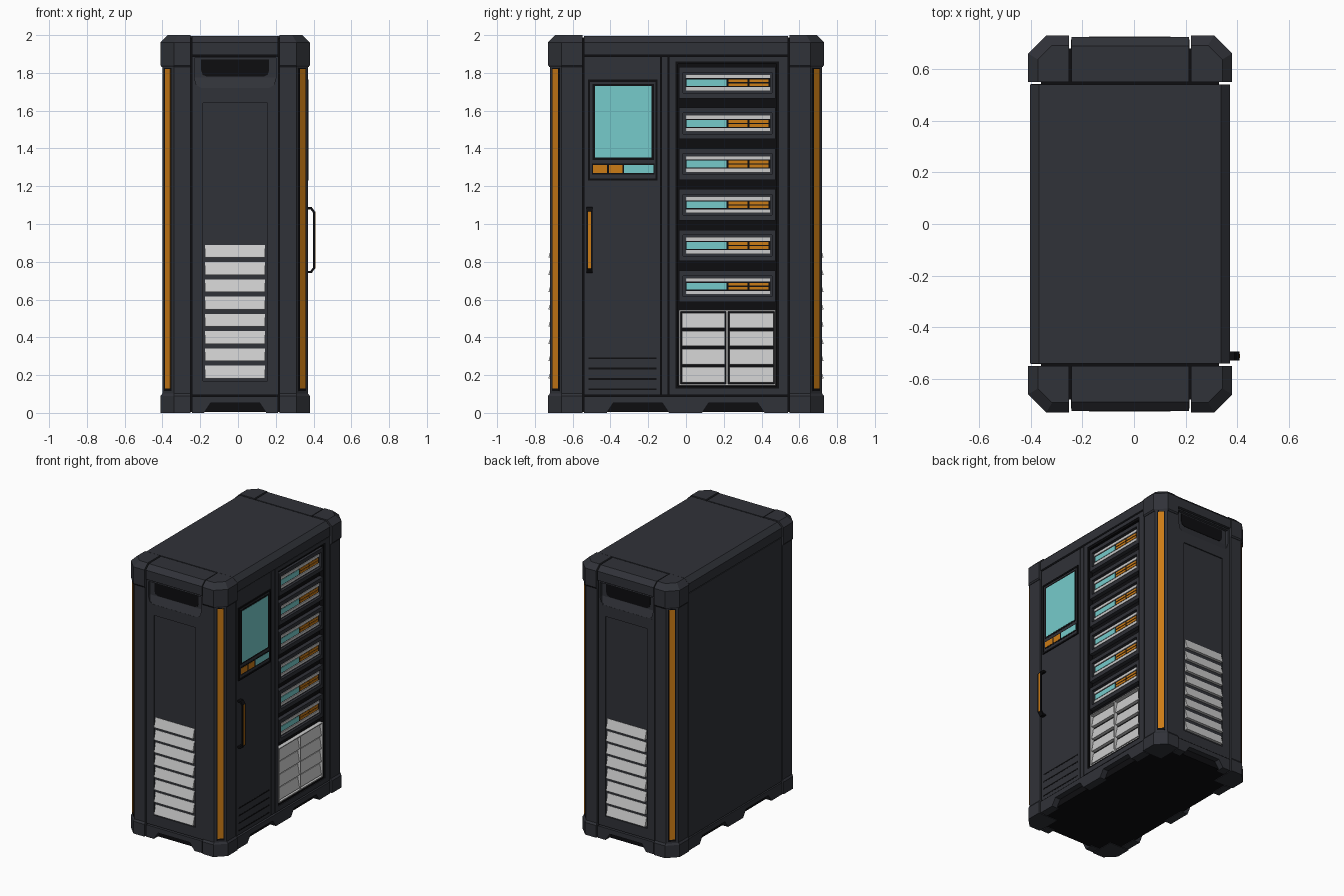
import bpy, bmesh
from mathutils import Vector

CX = -0.015  # cabinet centre line (handle sticks out on +x)


def mat(name, rgb):
    m = bpy.data.materials.new(name)
    m.diffuse_color = (*rgb, 1)
    return m


BODY = mat("dark_metal", (0.030, 0.032, 0.040))
BLACK = mat("black", (0.004, 0.004, 0.005))
GREY = mat("light_grey", (0.55, 0.55, 0.55))
ORANGE = mat("orange", (0.60, 0.20, 0.008))
CYAN = mat("cyan", (0.18, 0.60, 0.60))


def finish(name, bm, m, mirror=""):
    bmesh.ops.recalc_face_normals(bm, faces=bm.faces)
    me = bpy.data.meshes.new(name)
    bm.to_mesh(me)
    bm.free()
    me.materials.append(m)
    ob = bpy.data.objects.new(name, me)
    ob.location.x = CX
    bpy.context.collection.objects.link(ob)
    if mirror:
        mod = ob.modifiers.new("mirror", "MIRROR")
        mod.use_axis = ["x" in mirror, "y" in mirror, False]
        mod.use_mirror_merge = False
    return ob


def add_loft(bm, rings):
    vs = [[bm.verts.new(p) for p in r] for r in rings]
    n = len(vs[0])
    bm.faces.new(vs[0])
    bm.faces.new(vs[-1])
    for a, b in zip(vs, vs[1:]):
        for i in range(n):
            bm.faces.new((a[i], a[(i + 1) % n], b[(i + 1) % n], b[i]))


def loft(name, layers, m=BODY, mirror=""):
    """layers: (z, xy profile)"""
    bm = bmesh.new()
    add_loft(bm, [[(x, y, z) for x, y in pts] for z, pts in layers])
    return finish(name, bm, m, mirror)


def prism(name, axis, pts_list, a, b, m=BODY, mirror=""):
    """extrude one or more 2D profiles along an axis"""
    bm = bmesh.new()
    for pts in pts_list:
        rings = []
        for t in (a, b):
            rings.append([(t, u, v) if axis == "x" else (u, t, v) for u, v in pts])
        add_loft(bm, rings)
    return finish(name, bm, m, mirror)


def boxes(name, items, m=BODY, mirror=""):
    """items: x0, x1, y0, y1, z0, z1"""
    bm = bmesh.new()
    for x0, x1, y0, y1, z0, z1 in items:
        add_loft(bm, [[(x0, y0, z), (x1, y0, z), (x1, y1, z), (x0, y1, z)] for z in (z0, z1)])
    return finish(name, bm, m, mirror)


def side(name, rects, x0, x1, m=BODY):
    """rectangles (y0, y1, z0, z1) on the right side"""
    return boxes(name, [(x0, x1, *r) for r in rects], m)


def ring(o, i):
    """four rectangles framing hole i inside outline o"""
    return [(o[0], i[0], o[2], o[3]), (i[1], o[1], o[2], o[3]),
            (i[0], i[1], o[2], i[2]), (i[0], i[1], i[3], o[3])]


def corner(X, Y, c, xi=0.236, yi=0.549):
    return [(xi, yi), (X, yi), (X, Y - c), (X - c, Y), (xi, Y)]


# inner core
q = [(0.345, 0.61), (0.275, 0.68)]
octo = q + [(-x, y) for x, y in q[::-1]] + [(-x, -y) for x, y in q] + [(x, -y) for x, y in q[::-1]]
loft("core", [(0.004, octo), (1.988, octo)], BLACK)

# corner posts, feet and caps
loft("corner_post", [(0.08, corner(0.385, 0.72, 0.06)), (1.85, corner(0.385, 0.72, 0.06))], mirror="xy")
loft("corner_foot", [(0, corner(0.395, 0.73, 0.07)), (0.09, corner(0.395, 0.73, 0.07)),
                     (0.105, corner(0.384, 0.719, 0.06))], mirror="xy")
loft("corner_cap", [(1.83, corner(0.388, 0.723, 0.065)), (1.84, corner(0.395, 0.73, 0.07)),
                    (1.962, corner(0.395, 0.73, 0.07)), (2.0, corner(0.357, 0.692, 0.055))], mirror="xy")

# orange light strips on the corner chamfers
n = Vector((0.7071, 0.7071))
c0 = Vector((0.355, 0.69))
t = Vector((0.7071, -0.7071))
for nm, w, h, z0, z1, m in (("strip_bezel", 0.027, 0.002, 0.115, 1.825, BLACK),
                            ("light_strip", 0.020, 0.004, 0.13, 1.82, ORANGE)):
    pr = [tuple(c0 + t * w * s + n * d) for s, d in ((-1, -0.01), (1, -0.01), (1, h), (-1, h))]
    loft(nm, [(z0, pr), (z1, pr)], m, "xy")

# top plate and end rails
prism("top_plate", "y", [[(-0.387, 1.895), (-0.387, 1.962), (-0.352, 1.996), (0.352, 1.996),
                          (0.387, 1.962), (0.387, 1.895)]], -0.541, 0.541)
prism("top_end_rail", "x", [[(-0.725, 1.895), (-0.725, 1.962), (-0.69, 1.996), (-0.549, 1.996),
                             (-0.549, 1.895)]], -0.228, 0.228, mirror="y")


# base skirts with trapezoid notches
def skirt(half, centres):
    pts = [(-half, 0)]
    for c in centres:
        pts += [(c - 0.165, 0), (c - 0.13, 0.052), (c + 0.13, 0.052), (c + 0.165, 0)]
    return pts + [(half, 0), (half, 0.088), (-half, 0.088)]


prism("end_skirt", "y", [skirt(0.228, [0])], -0.722, -0.66, mirror="y")
prism("side_skirt", "x", [skirt(0.541, [-0.255, 0.25])], 0.33, 0.387, mirror="x")

# front and back panels
P = (-0.714, -0.67)
boxes("end_panel", [
    (-0.229, -0.170, *P, 0.095, 1.72), (0.170, 0.229, *P, 0.095, 1.72),
    (-0.170, 0.170, *P, 1.64, 1.72), (-0.170, 0.170, *P, 0.095, 0.17),
    (-0.229, -0.215, *P, 1.72, 1.888), (0.215, 0.229, *P, 1.72, 1.888),
    (-0.215, 0.215, *P, 1.878, 1.888)], mirror="y")
boxes("end_panel_inset", [(-0.17, 0.17, -0.706, -0.67, 0.17, 1.64)], mirror="y")

# scooped grip at the top of both ends
prism("grip_scoop", "x", [[(-0.713, 1.72), (-0.692, 1.775), (-0.692, 1.88), (-0.67, 1.88), (-0.67, 1.72)]],
      -0.216, 0.216, mirror="y")
prism("grip_corner", "y", [[(s * 0.216, 1.72), (s * 0.18, 1.72), (s * 0.205, 1.735), (s * 0.216, 1.775)]
                           for s in (-1, 1)], -0.7138, -0.68, mirror="y")
prism("grip_slot", "y", [[(-0.18, 1.87), (-0.18, 1.815), (-0.172, 1.79), (-0.15, 1.78), (0.15, 1.78),
                          (0.172, 1.79), (0.18, 1.815), (0.18, 1.87)]], -0.695, -0.68, BLACK, "y")

# louvres on both ends
prism("end_louvre", "x", [[(-0.703, z + 0.068), (-0.708, z + 0.068), (-0.727, z + 0.006), (-0.727, z), (-0.703, z)]
                          for z in (0.182 + 0.0914 * i for i in range(8))], -0.16, 0.157, GREY, "y")

# plain left side
boxes("left_panel", [(-0.384, -0.33, -0.542, 0.542, 0.095, 1.888)])

# right side: door, divider and bay surround
side("door", [(-0.541, -0.136, 0.095, 1.888)], 0.33, 0.380)
side("divider", [(-0.130, -0.096, 0.095, 1.888)], 0.33, 0.380)
bay = (-0.055, 0.492, 0.13, 1.86)
side("bay_surround", ring((-0.089, 0.541, 0.095, 1.888), bay), 0.33, 0.382)
side("bay_lip", ring(bay, (-0.042, 0.479, 0.143, 1.847)), 0.33, 0.376, BLACK)
side("door_groove", [(-0.515, -0.155, z, z + 0.009) for z in (0.12, 0.175, 0.23, 0.285)], 0.37, 0.3815, BLACK)

# screen on the door
frame = (-0.52, -0.15, 1.23, 1.765)
side("screen_frame", ring(frame, (-0.508, -0.162, 1.242, 1.753)), 0.37, 0.387, BLACK)
side("screen_plate", [(-0.508, -0.162, 1.242, 1.753)], 0.37, 0.383)
side("screen_border", [(-0.495, -0.17, 1.34, 1.742), (-0.498, -0.166, 1.262, 1.32)], 0.37, 0.3845, BLACK)
side("screen", [(-0.483, -0.182, 1.352, 1.73)], 0.37, 0.386, CYAN)
side("screen_buttons", [(-0.493, -0.418, 1.27, 1.313), (-0.408, -0.337, 1.27, 1.313)], 0.37, 0.386, ORANGE)
side("screen_key", [(-0.327, -0.172, 1.27, 1.313)], 0.37, 0.386, CYAN)

# door handle
prism("door_handle", "y", [[(0.378, 1.09), (0.405, 1.09), (0.423, 1.065), (0.423, 0.765), (0.405, 0.74),
                            (0.378, 0.74), (0.378, 0.752), (0.399, 0.752), (0.412, 0.77), (0.412, 1.06),
                            (0.399, 1.078), (0.378, 1.078)]], -0.528, -0.494, BLACK)
side("handle_inlay", [(-0.518, -0.504, 0.765, 1.065)], 0.415, 0.425, ORANGE)

# six rack units
for i in range(6):
    z = 1.748 - 0.2155 * i
    side("unit_frame", ring((-0.037, 0.474, z - 0.083, z + 0.083), (-0.015, 0.455, z - 0.055, z + 0.055)), 0.33, 0.375)
    side("unit_back", [(-0.015, 0.455, z - 0.055, z + 0.055)], 0.33, 0.356)
    side("unit_bar", [(-0.002, 0.447, z + a, z + a + 0.02) for a in (-0.044, 0.024)], 0.35, 0.366, GREY)
    side("unit_slot", [(-0.002, 0.447, z - 0.024, z + 0.024)], 0.35, 0.359, BLACK)
    side("unit_display", [(0.002, 0.214, z - 0.018, z + 0.018)], 0.35, 0.363, CYAN)
    side("unit_lights", [(y, y + 0.102, z + a, z + a + 0.015) for y in (0.224, 0.335) for a in (-0.018, 0.003)],
         0.35, 0.363, ORANGE)

# vent cassette below the rack
cols = ((-0.022, 0.207), (0.229, 0.463))
side("cassette_frame", ring((-0.038, 0.474, 0.145, 0.545), (-0.030, 0.468, 0.152, 0.538))
     + [(0.213, 0.222, 0.152, 0.538)], 0.34, 0.374, GREY)
for y0, y1 in cols:
    prism("cassette_louvre", "y", [[(0.345, z + 0.08), (0.356, z + 0.08), (0.370, z + 0.006), (0.370, z), (0.345, z)]
                                   for z in (0.162 + 0.0955 * i for i in range(4))], y0, y1, GREY)
